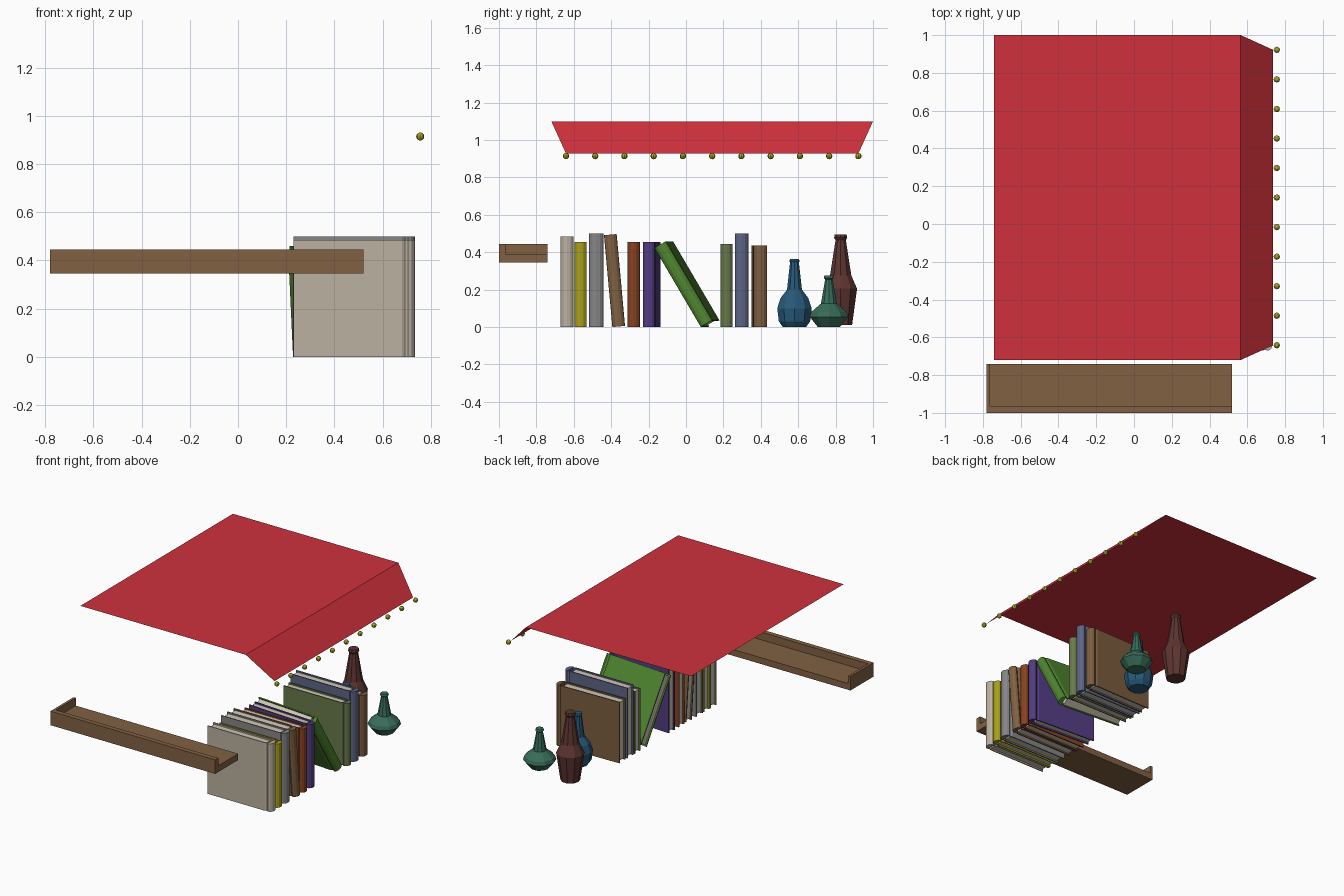
import bpy, bmesh, math
from mathutils import Matrix, Vector

if "Cube" in bpy.data.objects:
    bpy.data.objects.remove(bpy.data.objects["Cube"])


def material(name, rgb):
    m = bpy.data.materials.new(name)
    m.diffuse_color = (*rgb, 1)
    m.use_nodes = True
    m.node_tree.nodes["Principled BSDF"].inputs["Base Color"].default_value = m.diffuse_color
    return m


def finish(bm, name, mats, fix_normals=True):
    if fix_normals:
        bmesh.ops.recalc_face_normals(bm, faces=bm.faces[:])
    me = bpy.data.meshes.new(name)
    bm.to_mesh(me)
    bm.free()
    ob = bpy.data.objects.new(name, me)
    bpy.context.collection.objects.link(ob)
    for m in mats:
        me.materials.append(m)
    return ob


def add_prism(bm, profile, z0, z1, mat=0):
    base = bm.faces.new([bm.verts.new((x, y, z0)) for x, y in profile])
    base.material_index = mat
    ext = bmesh.ops.extrude_face_region(bm, geom=[base], use_keep_orig=True)["geom"]
    verts = [g for g in ext if isinstance(g, bmesh.types.BMVert)]
    bmesh.ops.translate(bm, verts=verts, vec=(0, 0, z1 - z0))
    for f in {f for v in verts for f in v.link_faces}:
        f.material_index = mat


red = material("awning_red", (0.62, 0.03, 0.045))
gold = material("ball_gold", (0.42, 0.38, 0.02))
wood = material("shelf_wood", (0.22, 0.12, 0.055))
paper = material("paper", (0.62, 0.57, 0.47))

# Awning: flat sheet with a sloping toothed flap
X0, XF, Y0, Y1, ZT, TEETH = -0.74, 0.565, -0.72, 1.0, 1.1, 11
pitch = (Y1 - Y0) / TEETH
tips = [Y0 + (i + 0.5) * pitch for i in range(TEETH)]
bm = bmesh.new()
a, b, c, d = [bm.verts.new(p) for p in
              ((X0, Y0, ZT), (XF, Y0, ZT), (XF, Y1, ZT), (X0, Y1, ZT))]
bm.faces.new((a, b, c, d))
edge = []
for i, y in enumerate(tips):
    edge.append(bm.verts.new((XF + 0.172, y, ZT - 0.172)))
    if i < TEETH - 1:
        edge.append(bm.verts.new((XF + 0.05, y + pitch / 2, ZT - 0.05)))
bm.faces.new([b] + edge + [c])
bmesh.ops.triangulate(bm, faces=[f for f in bm.faces if len(f.verts) > 4])
finish(bm, "awning_cloth", [red], False)

# Balls hanging from the tooth tips
bm = bmesh.new()
for y in tips:
    bmesh.ops.create_uvsphere(bm, u_segments=8, v_segments=6, radius=0.017,
                              matrix=Matrix.Translation((0.756, y, 0.914)))
finish(bm, "awning_balls", [gold])

# Tray shelf: floor, front lip and left end wall
bm = bmesh.new()
verts = {}
L, LI, R, F, FI, B = -0.78, -0.762, 0.52, -1.0, -0.965, -0.74
add_prism(bm, [(L, F), (R, F), (R, B), (L, B)], 0.345, 0.39)
add_prism(bm, [(L, F), (R, F), (R, FI), (LI, FI), (LI, B), (L, B)], 0.39, 0.445)
bmesh.ops.remove_doubles(bm, verts=bm.verts[:], dist=1e-4)
finish(bm, "tray_shelf", [wood])


# Book: bent cover with hinge grooves and rounded spine, around a page block
def book(name, y, t, height, rgb, tilt=0.0, yaw=0.0):
    h, k = t / 2, 0.008
    half = [(-0.25, h), (0.2, h), (0.213, h - 0.007), (0.226, h)]
    spine = [(0.226 + 0.028 * math.cos(a), h * math.sin(a))
             for a in (math.radians(q) for q in (60, 30, 0, -30, -60))]
    outer = half + spine + [(px, -py) for px, py in reversed(half)]
    inner = [(-0.25, k - h), (0.195, k - h), (0.205, 0.014 - h), (0.222, k - h)]
    inner += [(px, -py) for px, py in reversed(inner)]
    bm = bmesh.new()
    add_prism(bm, outer + inner, 0, height)
    p = h - k
    add_prism(bm, [(-0.24, -p), (0.2, -p), (0.2, p), (-0.24, p)], 0.01, height - 0.01, 1)
    ob = finish(bm, name, [material(name + "_cover", rgb), paper])
    tilt, yaw = math.radians(tilt), math.radians(yaw)
    ob.matrix_world = (Matrix.Translation((0.48, y, h * math.sin(tilt)))
                       @ Matrix.Rotation(yaw, 4, "Z") @ Matrix.Rotation(tilt, 4, "X"))


book("book_cream", -0.636, 0.07, 0.485, (0.5, 0.44, 0.35))
book("book_yellow", -0.563, 0.064, 0.455, (0.4, 0.36, 0.01))
book("book_grey", -0.48, 0.076, 0.5, (0.24, 0.24, 0.24))
book("book_brown_leaning", -0.36, 0.068, 0.493, (0.22, 0.12, 0.055), tilt=5.2)
book("book_rust", -0.28, 0.066, 0.455, (0.25, 0.055, 0.015))
book("book_purple", -0.184, 0.066, 0.455, (0.085, 0.045, 0.22), yaw=-3.5)
book("book_green_leaning", 0.128, 0.072, 0.49, (0.08, 0.24, 0.03), tilt=30.5, yaw=-4.5)
book("book_olive", 0.217, 0.065, 0.445, (0.14, 0.19, 0.07))
book("book_slate", 0.297, 0.072, 0.5, (0.11, 0.13, 0.24))
book("book_brown", 0.392, 0.074, 0.435, (0.2, 0.11, 0.05), yaw=1.2)


# Bottle: faceted lathe of a short (radius, height) profile
def bottle(name, x, y, profile, rgb, n=10):
    bm = bmesh.new()
    rings = [[bm.verts.new((r * math.cos(2 * math.pi * i / n),
                            r * math.sin(2 * math.pi * i / n), z)) for i in range(n)]
             for r, z in profile]
    for lo, hi in zip(rings, rings[1:]):
        for i in range(n):
            j = (i + 1) % n
            bm.faces.new((lo[i], lo[j], hi[j], hi[i]))
    bm.faces.new(rings[0][::-1])
    bm.faces.new(rings[-1])
    ob = finish(bm, name, [material(name + "_glass", rgb)])
    ob.location = (x, y, 0)


bottle("bottle_blue", 0.446, 0.58,
       [(0.065, 0), (0.088, 0.03), (0.097, 0.1), (0.078, 0.155), (0.042, 0.2),
        (0.025, 0.345), (0.029, 0.352), (0.025, 0.365)], (0.02, 0.1, 0.19))
bottle("bottle_red", 0.334, 0.827,
       [(0.064, 0.01), (0.092, 0.205), (0.06, 0.275), (0.029, 0.465),
        (0.037, 0.478), (0.033, 0.495)], (0.11, 0.035, 0.03))
bottle("bottle_green", 0.62, 0.764,
       [(0.062, 0), (0.108, 0.055), (0.1, 0.08), (0.045, 0.125), (0.021, 0.255),
        (0.029, 0.263), (0.025, 0.276)], (0.04, 0.15, 0.1))
